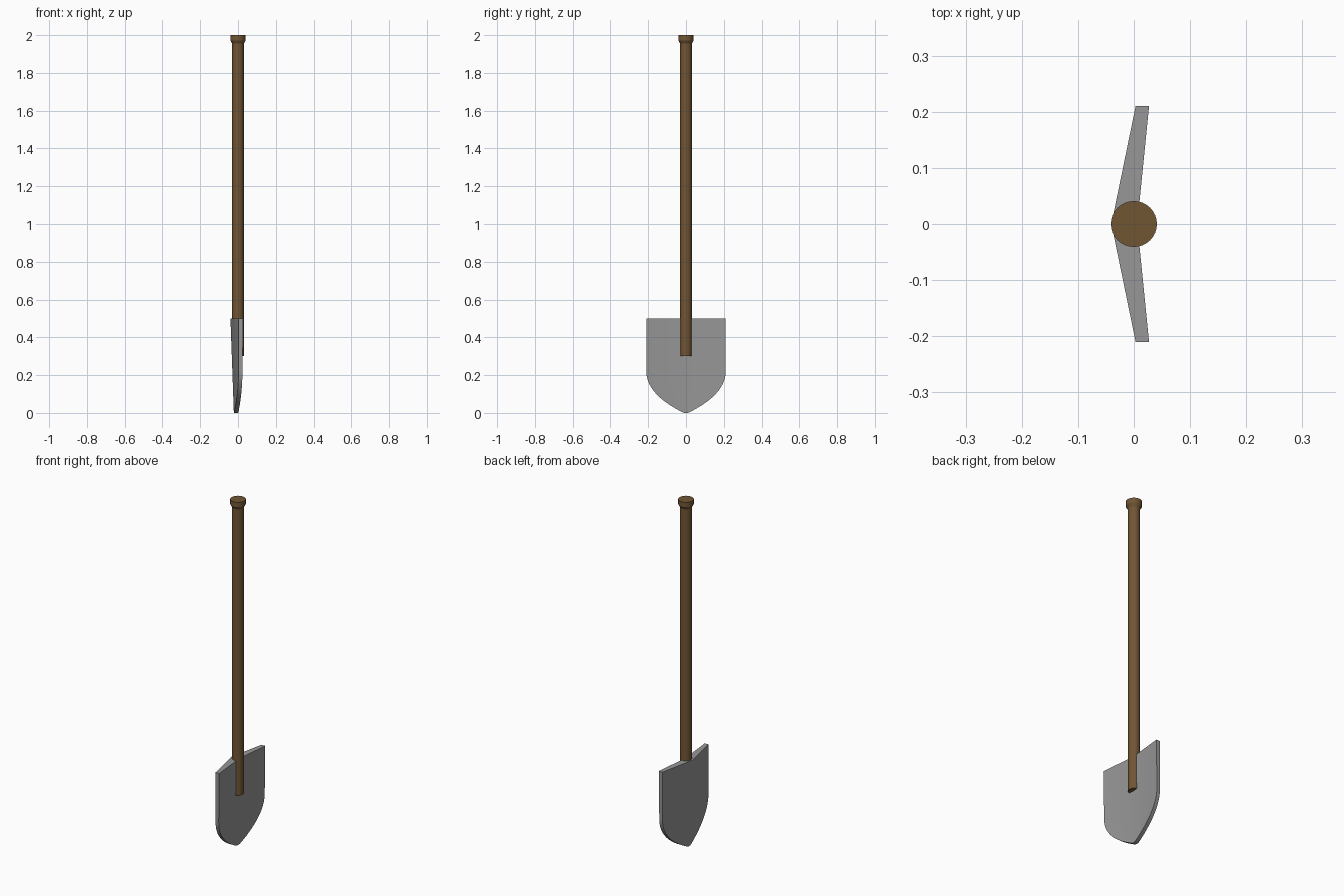
import bpy, bmesh, math
from mathutils import Vector

if "Cube" in bpy.data.objects:
    bpy.data.objects.remove(bpy.data.objects["Cube"])


def material(name, color):
    m = bpy.data.materials.new(name)
    m.diffuse_color = (*color, 1)
    m.use_nodes = True
    m.node_tree.nodes["Principled BSDF"].inputs["Base Color"].default_value = m.diffuse_color
    return m


wood = material("brown wood", (0.165, 0.092, 0.034))
steel = material("grey steel", (0.31, 0.31, 0.31))


def make_object(name, bm, mat):
    bmesh.ops.recalc_face_normals(bm, faces=bm.faces)
    me = bpy.data.meshes.new(name)
    bm.to_mesh(me)
    bm.free()
    me.materials.append(mat)
    ob = bpy.data.objects.new(name, me)
    bpy.context.collection.objects.link(ob)
    bpy.context.view_layer.objects.active = ob
    ob.select_set(True)
    bpy.ops.object.shade_smooth_by_angle(angle=math.radians(30))
    ob.select_set(False)
    return ob


def loft(bm, rings):
    # Joins closed rings of points and caps both ends
    loops = [[bm.verts.new(p) for p in ring] for ring in rings]
    for a, b in zip(loops, loops[1:]):
        n = len(a)
        for i in range(n):
            bm.faces.new((a[i], a[(i + 1) % n], b[(i + 1) % n], b[i]))
    bm.faces.new(loops[0])
    bm.faces.new(loops[-1])


# Handle: round shaft flaring into a knob
bm = bmesh.new()
SIDES = 32
profile = [(0.031, 0.30), (0.031, 1.955), (0.041, 1.972), (0.041, 2.0)]
loft(bm, [[(r * math.cos(math.tau * i / SIDES), r * math.sin(math.tau * i / SIDES), z)
           for i in range(SIDES)] for r, z in profile])
make_object("handle", bm, wood)

# Blade: rounded point outline, creased along the middle, thicker at the top
p0, p1, p2, p3 = (Vector(p) for p in ((0.21, 0.22), (0.21, 0.11), (0.09, 0.04), (0.018, 0.003)))
outline = [(0.21, 0.5)]
for i in range(15):
    t = i / 14
    p = p0 * (1 - t)**3 + 3 * p1 * t * (1 - t)**2 + 3 * p2 * t * t * (1 - t) + p3 * t**3
    outline.append((p.x, p.y))
outline.append((0.008, 0.0))


def section(w, z):
    k = z / 0.5
    back, front = -0.022 - 0.018 * k, 0.006 * k
    sb, sf = 0.12 + 0.085 * k, 0.10
    return [(back + sb * w, -w, z), (back, 0, z), (back + sb * w, w, z),
            (front + sf * w, w, z), (front, 0, z), (front + sf * w, -w, z)]


bm = bmesh.new()
loft(bm, [section(w, z) for w, z in outline])
make_object("blade", bm, steel)
